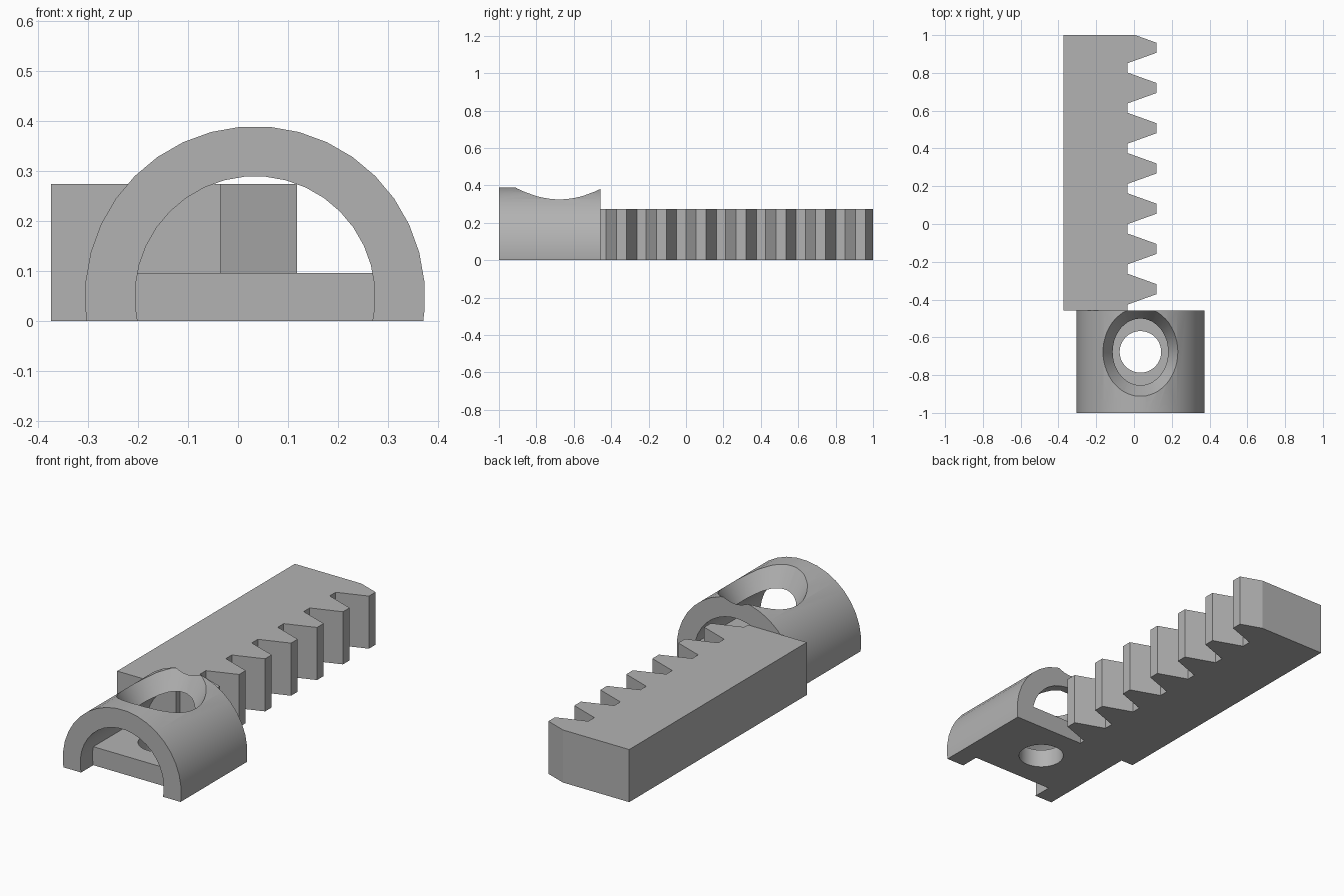
import bpy, bmesh, math

cube = bpy.data.objects.get("Cube")
if cube:
    bpy.data.objects.remove(cube, do_unlink=True)

grey = bpy.data.materials.new("plain grey")
grey.use_nodes = True
colour = (0.45, 0.45, 0.45, 1)
grey.diffuse_color = colour
grey.node_tree.nodes["Principled BSDF"].inputs["Base Color"].default_value = colour

# Shared dimensions of the round mounting end
CX, CZ = 0.034, 0.049
R_OUT, R_IN = 0.34, 0.24
FRONT, JOINT, BACK = -1.0, -0.457, 1.0
HOLE_Y = -0.677
PLATE_TOP = 0.096
RACK_TOP = 0.273


def extrude(name, points, direction):
    """Closed prism: a flat outline swept along one direction."""
    bm = bmesh.new()
    face = bm.faces.new([bm.verts.new(p) for p in points])
    swept = bmesh.ops.extrude_face_region(bm, geom=[face])
    verts = [g for g in swept["geom"] if isinstance(g, bmesh.types.BMVert)]
    bmesh.ops.translate(bm, verts=verts, vec=direction)
    bmesh.ops.recalc_face_normals(bm, faces=bm.faces)
    mesh = bpy.data.meshes.new(name)
    bm.to_mesh(mesh)
    bm.free()
    mesh.materials.append(grey)
    obj = bpy.data.objects.new(name, mesh)
    bpy.context.collection.objects.link(obj)
    return obj


def arc(radius, start, end):
    """Arc in the front plane with a corner at every odd multiple of 5 degrees."""
    inner = [a for a in range(-15, 200, 10) if start < a < end]
    return [(CX + radius * math.cos(math.radians(a)),
             CZ + radius * math.sin(math.radians(a)))
            for a in [start, *inner, end]]


def angle_at(radius, z):
    return math.degrees(math.asin((z - CZ) / radius))


def activate(obj):
    bpy.ops.object.select_all(action="DESELECT")
    obj.select_set(True)
    bpy.context.view_layer.objects.active = obj


def drill(obj, r_low, r_high, z_low, z_high):
    """Cut a round or tapered vertical hole through a part."""
    bpy.ops.mesh.primitive_cone_add(
        vertices=48, radius1=r_low, radius2=r_high, depth=z_high - z_low,
        location=(CX, HOLE_Y, (z_low + z_high) / 2))
    cutter = bpy.context.object
    cutter.hide_render = True
    cutter.data.materials.append(grey)
    activate(obj)
    mod = obj.modifiers.new("hole", "BOOLEAN")
    mod.operation = "DIFFERENCE"
    mod.solver = "EXACT"
    mod.object = cutter
    bpy.ops.object.modifier_apply(modifier=mod.name)
    bpy.data.objects.remove(cutter, do_unlink=True)
    bpy.ops.object.shade_smooth_by_angle(angle=math.radians(25))


# Half-round sleeve with a tapered opening in its top
a_out, a_in = angle_at(R_OUT, 0), angle_at(R_IN, 0)
outline = arc(R_OUT, a_out, 180 - a_out) + arc(R_IN, a_in, 180 - a_in)[::-1]
sleeve = extrude("mount_sleeve", [(x, FRONT, z) for x, z in outline],
                 (0, JOINT - FRONT, 0))
drill(sleeve, 0.095, 0.301, 0.15, 0.5)

# Floor plate fitted inside the sleeve, set back from the front, with a screw hole
a_top = angle_at(R_IN, PLATE_TOP)
outline = arc(R_IN, a_in, a_top) + arc(R_IN, 180 - a_top, 180 - a_in)
plate = extrude("mount_floor", [(x, FRONT + 0.1, z) for x, z in outline],
                (0, JOINT - FRONT - 0.1, 0))
drill(plate, 0.11, 0.11, -0.1, 0.15)

# Straight gear rack: teeth along the left side, the last one cut off by the end
SIDE, ROOT, TIP = -0.374, -0.035, 0.118
PITCH, FIRST = 0.213, -0.345
ROOT_HALF, TIP_HALF = 0.082, 0.027
outline = [(SIDE, JOINT), (ROOT, JOINT)]
for i in range(7):
    y = FIRST + PITCH * i
    outline += [(ROOT, y - ROOT_HALF), (TIP, y - TIP_HALF), (TIP, y + TIP_HALF)]
    if i < 6:
        outline.append((ROOT, y + ROOT_HALF))
slope = (TIP - ROOT) / (ROOT_HALF - TIP_HALF)
outline += [(TIP - slope * (BACK - y - TIP_HALF), BACK), (SIDE, BACK)]
extrude("gear_rack", [(x, y, 0) for x, y in outline], (0, 0, RACK_TOP))
